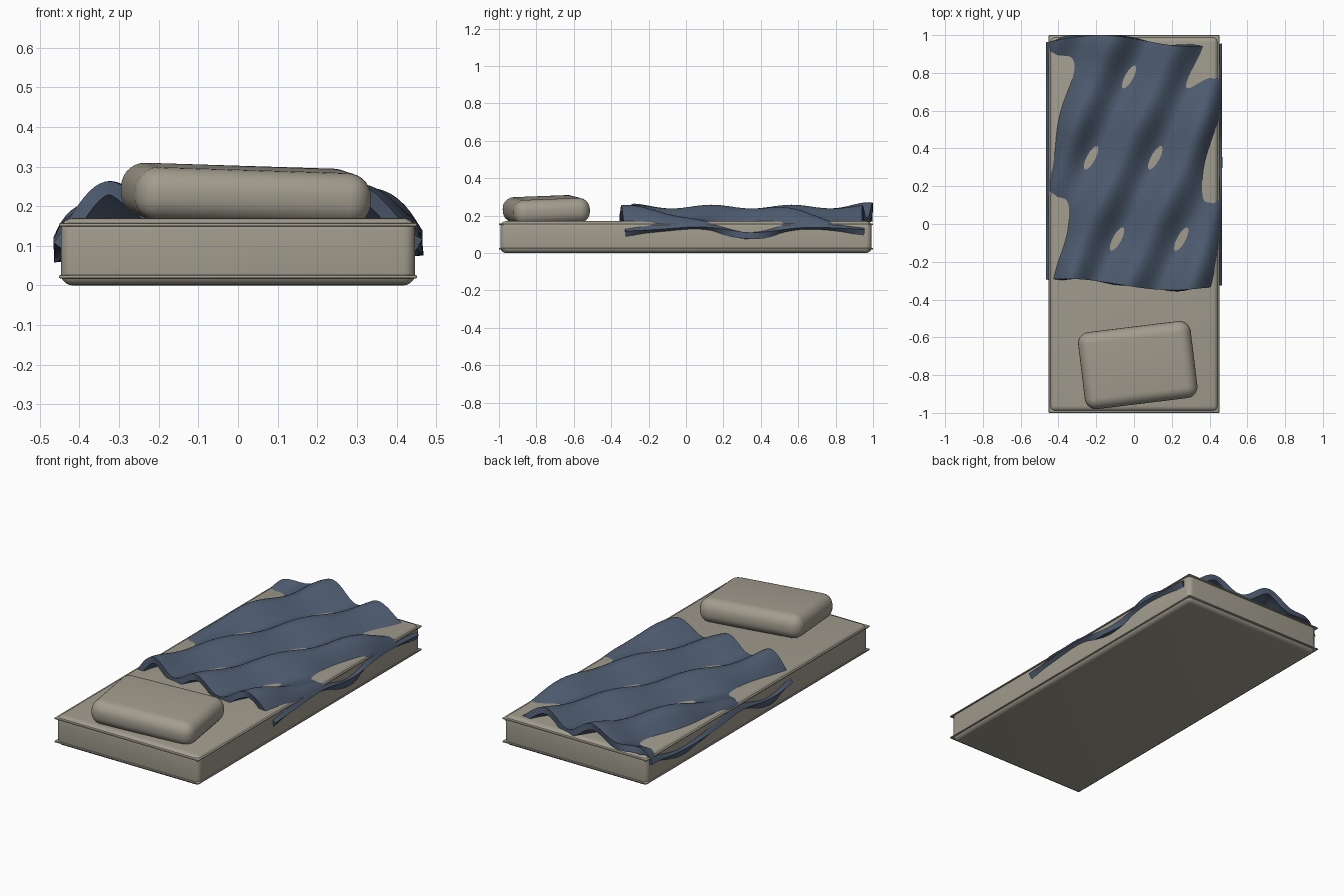
import bpy, bmesh, math
from math import cos, sin, pi, exp, radians

if "Cube" in bpy.data.objects:
    bpy.data.objects.remove(bpy.data.objects["Cube"])


def material(name, rgb):
    m = bpy.data.materials.new(name)
    m.diffuse_color = (*rgb, 1)
    m.use_nodes = True
    m.node_tree.nodes["Principled BSDF"].inputs["Base Color"].default_value = m.diffuse_color
    return m


CREAM = material("grey_cream_fabric", (0.36, 0.335, 0.27))
BLUE = material("slate_blue_fabric", (0.075, 0.105, 0.16))


def finish(bm, name, mat):
    me = bpy.data.meshes.new(name)
    bmesh.ops.recalc_face_normals(bm, faces=bm.faces)
    bm.to_mesh(me)
    bm.free()
    me.materials.append(mat)
    ob = bpy.data.objects.new(name, me)
    bpy.context.collection.objects.link(ob)
    return ob


def smooth(ob, angle=40):
    bpy.ops.object.select_all(action='DESELECT')
    ob.select_set(True)
    bpy.context.view_layer.objects.active = ob
    bpy.ops.object.shade_smooth_by_angle(angle=radians(angle))


def rounded_box(name, size, loc, bevel, mat, segs=5, rot=(0, 0, 0)):
    bm = bmesh.new()
    bmesh.ops.create_cube(bm, size=1)
    for v in bm.verts:
        v.co.x *= size[0]
        v.co.y *= size[1]
        v.co.z *= size[2]
    bmesh.ops.bevel(bm, geom=bm.edges[:], offset=bevel, segments=segs,
                    profile=0.5, affect='EDGES')
    ob = finish(bm, name, mat)
    ob.location = loc
    ob.rotation_euler = rot
    smooth(ob)
    return ob


# mattress body
rounded_box("mattress", (0.894, 1.985, 0.17), (0, 0, 0.085), 0.03, CREAM)

# thin piping round the top and bottom edges
for label, z in (("top", 0.153), ("bottom", 0.022)):
    rounded_box(label + "_piping", (0.904, 2.0, 0.008), (0, 0, z), 0.003, CREAM, 2)

# pillow, slightly turned and tilted
rounded_box("pillow", (0.6, 0.41, 0.135), (0.02, -0.747, 0.229), 0.06, CREAM, 7,
            (radians(2.2), radians(1.8), radians(7)))


# blanket: diagonal folds that dip into the mattress and fall at the sides
def blanket_height(x, y):
    t = max(0, (abs(x) - 0.28) / 0.19)
    fold = -0.036 * cos(2 * pi * (x - 0.47 * y + 0.052) / 0.34)
    ripple = -0.010 * cos(2 * pi * (y + 0.08) / 0.43)
    z = 0.212 + (fold + ripple) * (1 - 0.8 * min(1, t ** 8)) - 0.1 * t * t
    z += 0.025 * exp(-((x + 0.2) / 0.12) ** 2 - ((y - 1) / 0.12) ** 2)
    z += 0.022 * exp(-((x + 0.31) / 0.08) ** 2 - ((y + 0.33) / 0.12) ** 2)
    return z + 0.02 * x * t


bm = bmesh.new()
NX, NY = 64, 80
grid = []
for i in range(NX + 1):
    x = -0.465 + 0.93 * i / NX
    y0 = -0.32 - 0.03 * sin((x + 0.08) * 5.5)        # wavy hem near the pillow
    y1 = 0.97 - 0.03 * sin((x - 0.06) * 6.5)         # wavy hem at the foot
    col = []
    for j in range(NY + 1):
        y = y0 + (y1 - y0) * j / NY
        col.append(bm.verts.new((x, y, blanket_height(x, y))))
    grid.append(col)
for i in range(NX):
    for j in range(NY):
        bm.faces.new((grid[i][j], grid[i + 1][j], grid[i + 1][j + 1], grid[i][j + 1]))
blanket = finish(bm, "blanket", BLUE)
if blanket.data.polygons[0].normal.z < 0:
    blanket.data.flip_normals()
sol = blanket.modifiers.new("thickness", 'SOLIDIFY')
sol.thickness = 0.035
sol.offset = -1
bpy.context.view_layer.objects.active = blanket
blanket.select_set(True)
bpy.ops.object.modifier_apply(modifier="thickness")
smooth(blanket, 50)
